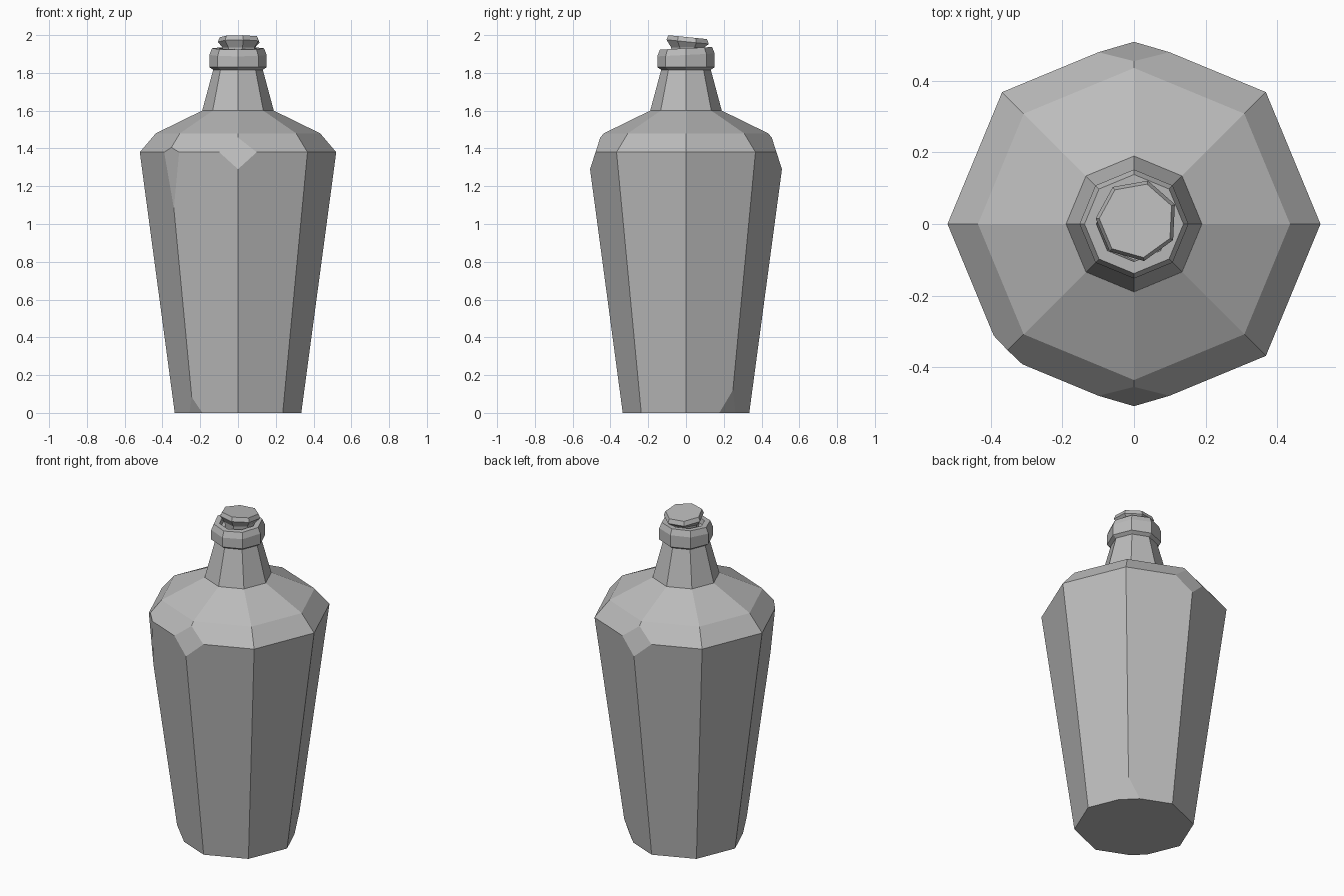
import bpy, bmesh, math
from mathutils import Vector

cube = bpy.data.objects.get("Cube")
if cube:
    bpy.data.objects.remove(cube)

grey = bpy.data.materials.new("plain grey")
grey.use_nodes = True
colour = (0.5, 0.5, 0.5, 1)
grey.diffuse_color = colour
grey.node_tree.nodes["Principled BSDF"].inputs["Base Color"].default_value = colour


def loft(profile, sides=8, turn=0):
    """Closed solid through regular rings given as (radius, height)."""
    bm = bmesh.new()
    rings = []
    for r, z in profile:
        angles = [math.tau * i / sides + turn for i in range(sides)]
        rings.append([bm.verts.new((r * math.cos(a), r * math.sin(a), z)) for a in angles])
    for low, high in zip(rings, rings[1:]):
        for i in range(sides):
            j = (i + 1) % sides
            bm.faces.new((low[i], low[j], high[j], high[i]))
    bm.faces.new(rings[0][::-1])
    bm.faces.new(rings[-1])
    return bm


def chip(bm, degrees, low, high):
    """Slice a corner off along the line low-high, each (radius, height)."""
    a = math.radians(degrees)
    out = Vector((math.cos(a), math.sin(a), 0))
    dr, dz = high[0] - low[0], high[1] - low[1]
    normal = out * dz + Vector((0, 0, -dr))
    point = out * low[0] + Vector((0, 0, low[1]))
    cut = bmesh.ops.bisect_plane(bm, geom=bm.verts[:] + bm.edges[:] + bm.faces[:],
                                 plane_co=point, plane_no=normal, clear_outer=True)
    edges = [e for e in cut["geom_cut"] if isinstance(e, bmesh.types.BMEdge)]
    bmesh.ops.holes_fill(bm, edges=edges, sides=0)


def finish(bm, name):
    bmesh.ops.recalc_face_normals(bm, faces=bm.faces[:])
    mesh = bpy.data.meshes.new(name)
    bm.to_mesh(mesh)
    bm.free()
    mesh.materials.append(grey)
    obj = bpy.data.objects.new(name, mesh)
    bpy.context.collection.objects.link(obj)
    return obj


# Tapered body and shoulder, with knocked-off corners
body = loft([(0.335, 0), (0.52, 1.38), (0.435, 1.48), (0.19, 1.6)])
for side in (90, 270):
    chip(body, side, (0.508, 1.29), (0.45, 1.47))
chip(body, 225, (0.48, 1.08), (0.497, 1.385))
chip(body, 45, (0.31, 0), (0.351, 0.12))
chip(body, 225, (0.315, 0), (0.345, 0.08))
finish(body, "bottle_body")

# Neck
finish(loft([(0.19, 1.598), (0.125, 1.84)]), "neck")

# Collar with a shallow recess, leaning up slightly toward the back
collar = loft([(0.13, 1.815), (0.152, 1.83), (0.152, 1.895), (0.138, 1.93),
               (0.105, 1.93), (0.1, 1.9)])
for v in collar.verts:
    if v.co.z > 1.86:
        v.co.z += 0.05 * v.co.y
finish(collar, "collar")

# Flared stopper with a tilted top
stopper = loft([(0.085, 1.89), (0.09, 1.935), (0.115, 1.965), (0.105, 1.99)], 7, 0.4)
for v in stopper.verts:
    v.co.x += 0.008
    v.co.y += 0.01
    if v.co.z > 1.95:
        v.co.z -= 0.1 * v.co.y
finish(stopper, "stopper")
